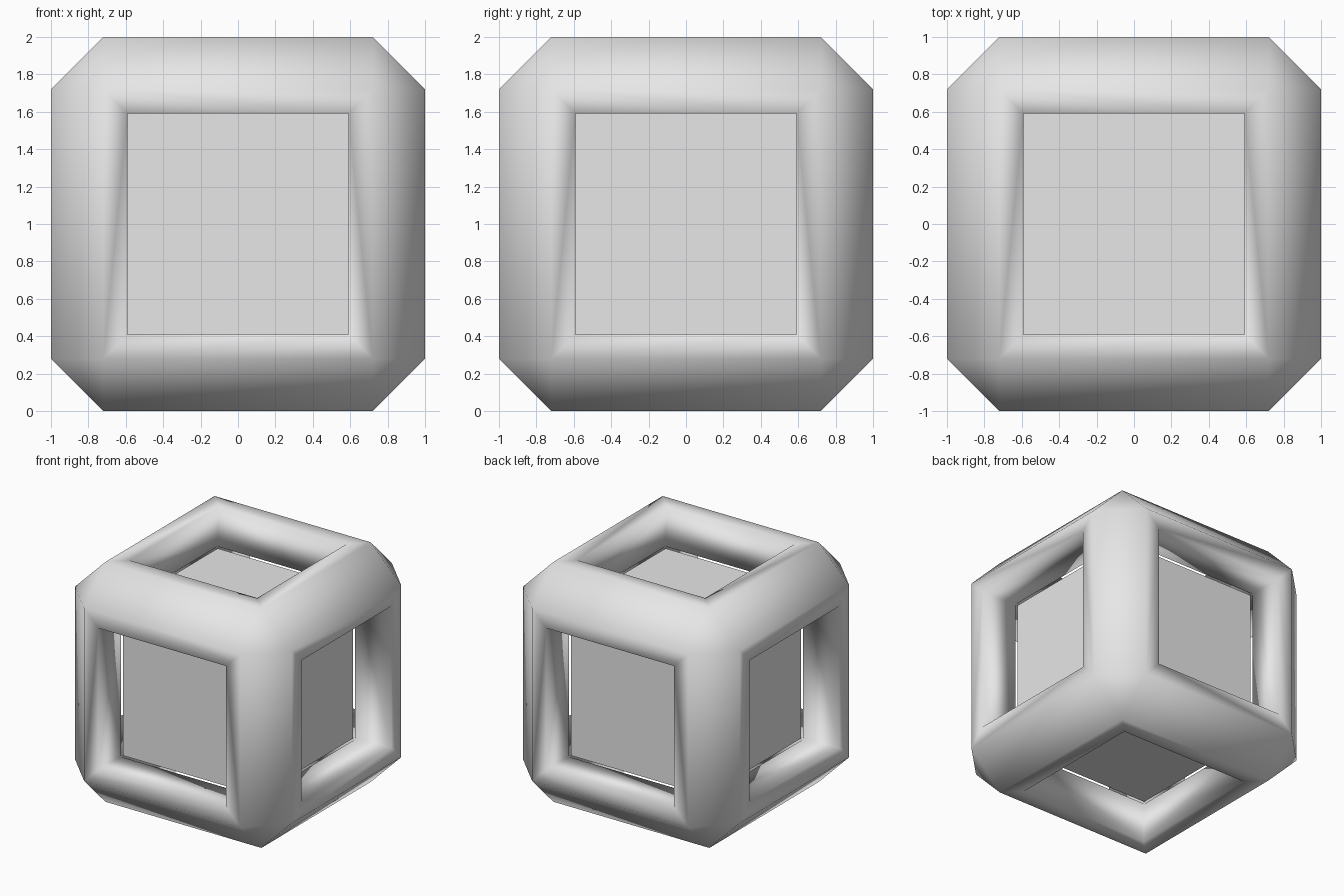
import bpy, bmesh
from itertools import product
from mathutils import Vector

if "Cube" in bpy.data.objects:
    bpy.data.objects.remove(bpy.data.objects["Cube"])

RIM, BEVEL, INNER, CORE = 0.59, 0.72, 0.635, 0.625
CENTRE = Vector((0, 0, 1))

grey = bpy.data.materials.new("plain_grey")
grey.diffuse_color = (0.8, 0.8, 0.8, 1)
grey.use_nodes = True
grey.node_tree.nodes["Principled BSDF"].inputs["Base Color"].default_value = grey.diffuse_color


def finish(bm, name, smooth):
    bmesh.ops.recalc_face_normals(bm, faces=bm.faces)
    for f in bm.faces:
        f.smooth = smooth
    mesh = bpy.data.meshes.new(name)
    bm.to_mesh(mesh)
    bm.free()
    mesh.materials.append(grey)
    obj = bpy.data.objects.new(name, mesh)
    obj.location = CENTRE
    bpy.context.collection.objects.link(obj)
    return obj


# open cube frame: every corner has three outer, three rim and one inner vertex
bm = bmesh.new()
outer, rim, inner = {}, {}, {}
corners = list(product((-1, 1), repeat=3))
for s in corners:
    inner[s] = bm.verts.new(Vector(s) * INNER)
    for axis in range(3):
        for store, size in ((outer, BEVEL), (rim, RIM)):
            p = Vector(s) * size
            p[axis] = s[axis]
            store[s, axis] = bm.verts.new(p)
    # bevelled corner
    bm.faces.new([outer[s, axis] for axis in range(3)])

# twelve bars: chamfer, two face strips and two opening walls each
for s in corners:
    for run in range(3):
        if s[run] > 0:
            continue
        e = tuple(-c if i == run else c for i, c in enumerate(s))
        a, b = [i for i in range(3) if i != run]
        bm.faces.new((outer[s, a], outer[e, a], outer[e, b], outer[s, b]))
        for k in (a, b):
            bm.faces.new((outer[s, k], outer[e, k], rim[e, k], rim[s, k]))
            bm.faces.new((rim[s, k], rim[e, k], inner[e], inner[s]))
finish(bm, "cube_frame", True)

# solid block held inside the frame
bm = bmesh.new()
bmesh.ops.create_cube(bm, size=2 * CORE)
finish(bm, "inner_block", False)
